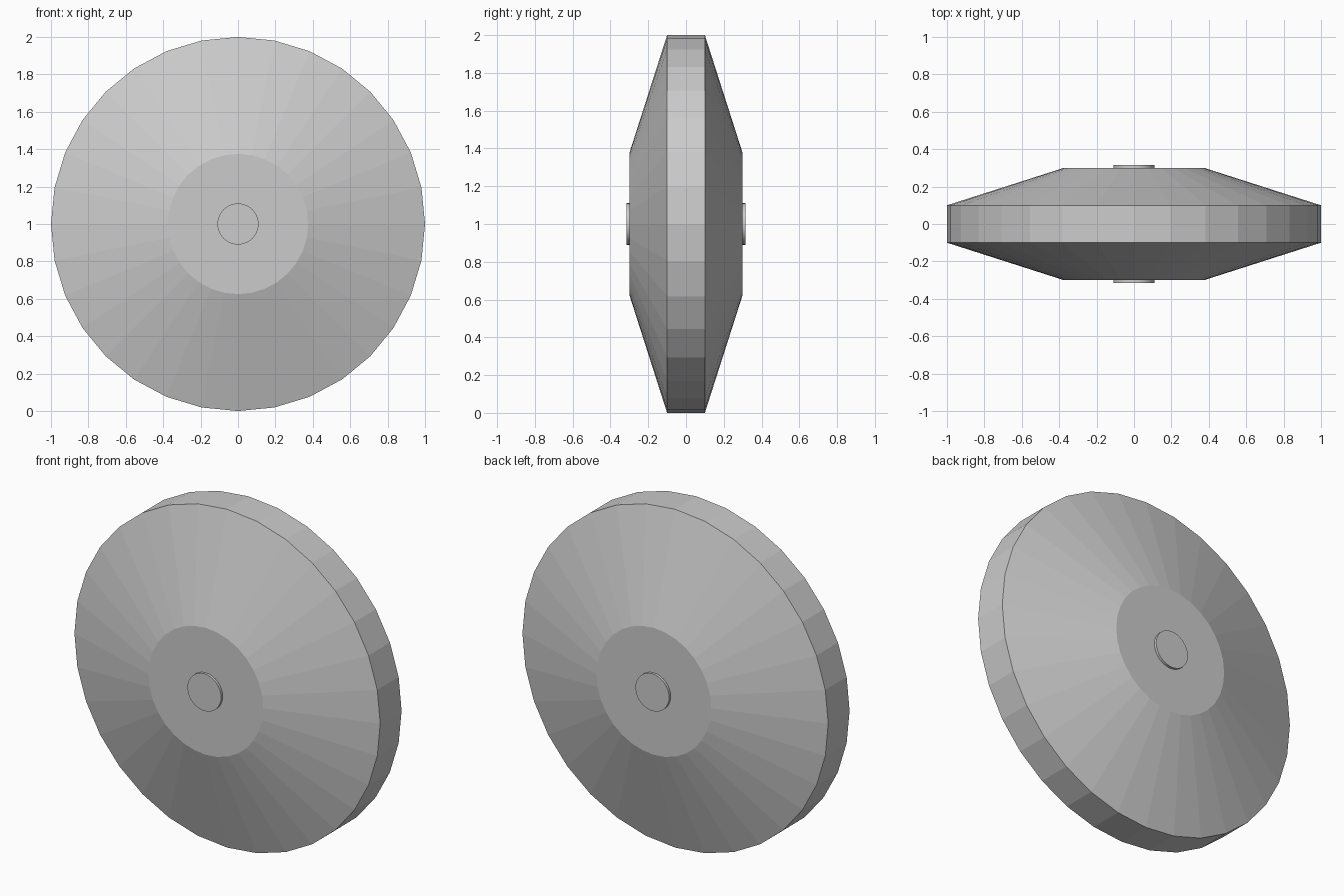
import bpy
import bmesh
import math

cube = bpy.data.objects.get("Cube")
if cube:
    bpy.data.objects.remove(cube, do_unlink=True)

SIDES = 32

# Single plain grey
grey = bpy.data.materials.new("light_grey")
grey.use_nodes = True
grey.diffuse_color = (0.6, 0.6, 0.6, 1)
grey.node_tree.nodes["Principled BSDF"].inputs["Base Color"].default_value = (0.6, 0.6, 0.6, 1)


def turned_part(name, profile):
    """Turn (radius, y) points around the y axis and cap both ends."""
    bm = bmesh.new()
    rings = []
    for radius, y in profile:
        angles = [2 * math.pi * i / SIDES for i in range(SIDES)]
        rings.append([bm.verts.new((radius * math.sin(a), y, radius * math.cos(a)))
                      for a in angles])
    for a, b in zip(rings, rings[1:]):
        for i in range(SIDES):
            j = (i + 1) % SIDES
            bm.faces.new((a[i], a[j], b[j], b[i]))
    bm.faces.new(rings[0])
    bm.faces.new(rings[-1])
    bmesh.ops.recalc_face_normals(bm, faces=bm.faces)
    mesh = bpy.data.meshes.new(name)
    bm.to_mesh(mesh)
    bm.free()
    mesh.materials.append(grey)
    obj = bpy.data.objects.new(name, mesh)
    obj.location.z = 1
    bpy.context.collection.objects.link(obj)
    return obj


# Faceted wheel body: flat rim, sloping sides, flat centre
turned_part("wheel_body", [(0.375, -0.3), (1, -0.1), (1, 0.1), (0.375, 0.3)])

# Axle passing through, slightly proud of both faces
axle = turned_part("axle", [(0.11, -0.315), (0.11, 0.315)])
bpy.ops.object.select_all(action="DESELECT")
axle.select_set(True)
bpy.context.view_layer.objects.active = axle
bpy.ops.object.shade_smooth_by_angle(angle=math.radians(30))
